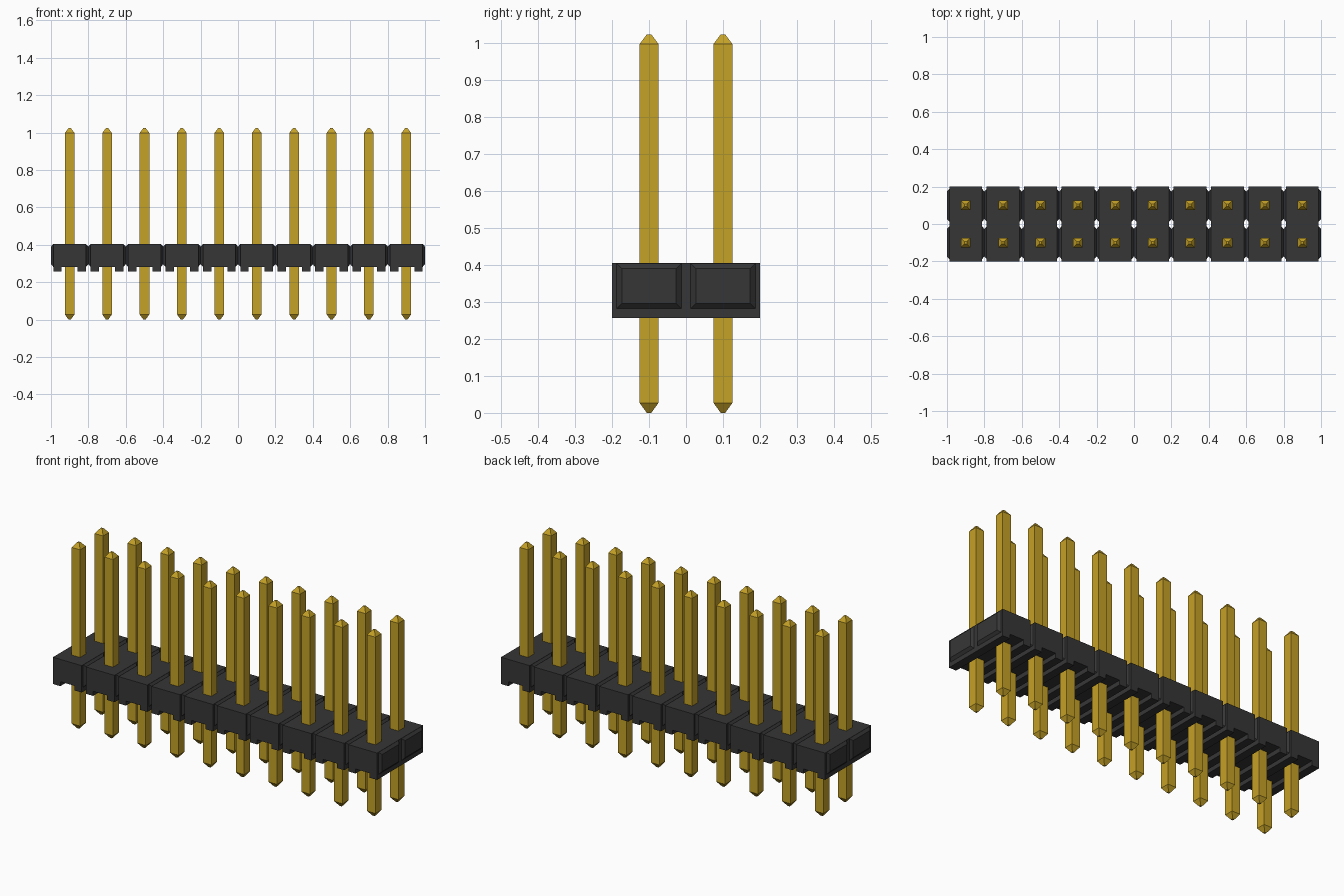
import bpy
import bmesh

cube = bpy.data.objects.get("Cube")
if cube:
    bpy.data.objects.remove(cube, do_unlink=True)

COLS, PITCH = 10, 0.2
ROWS = (-0.1, 0.1)
XS = [(i - (COLS - 1) / 2) * PITCH for i in range(COLS)]
HALF = 0.0875                 # half width of one housing cell
JOINT = PITCH / 2 - HALF      # depth of the raised side panel


def material(name, rgb, rough, metal=0.0):
    m = bpy.data.materials.new(name)
    m.use_nodes = True
    m.diffuse_color = (*rgb, 1)
    bsdf = next(n for n in m.node_tree.nodes if n.type == 'BSDF_PRINCIPLED')
    bsdf.inputs["Base Color"].default_value = (*rgb, 1)
    bsdf.inputs["Roughness"].default_value = rough
    bsdf.inputs["Metallic"].default_value = metal
    return m


def loft(bm, rings, cap_start=True, cap_end=True):
    """Join equal-length rings of points with quads and cap the ends."""
    loops = [[bm.verts.new(p) for p in ring] for ring in rings]
    for a, b in zip(loops, loops[1:]):
        for i in range(len(a)):
            j = (i + 1) % len(a)
            bm.faces.new((a[i], a[j], b[j], b[i]))
    if cap_start:
        bm.faces.new(loops[0][::-1])
    if cap_end:
        bm.faces.new(loops[-1])


def finish(bm, name, mat):
    bmesh.ops.recalc_face_normals(bm, faces=bm.faces)
    mesh = bpy.data.meshes.new(name)
    bm.to_mesh(mesh)
    bm.free()
    mesh.materials.append(mat)
    return mesh


def add_object(name, mesh, location=(0, 0, 0)):
    ob = bpy.data.objects.new(name, mesh)
    ob.location = location
    bpy.context.collection.objects.link(ob)
    return ob


black = material("black plastic", (0.037, 0.037, 0.037), 0.6)
gold = material("gold metal", (0.56, 0.36, 0.02), 0.4)

# Housing cells: block profile with two feet rails, run from front to back
profile = [(-HALF, 0.405), (-HALF, 0.257), (-0.043, 0.257), (-0.043, 0.282),
           (0.043, 0.282), (0.043, 0.257), (HALF, 0.257), (HALF, 0.405)]
bm = bmesh.new()
for cx in XS:
    loft(bm, [[(cx + x, y, z) for x, z in profile] for y in (-0.2, 0.2)])
finish_mesh = finish(bm, "housing_cells", black)
add_object("housing_cells", finish_mesh)


# Bevelled side panels, which meet between cells and close off at both ends
def panel_ring(x, cy, inset):
    y, low, high = 0.0875 - inset, 0.282 + inset, 0.404 - inset
    return [(x, cy - y, low), (x, cy + y, low), (x, cy + y, high), (x, cy - y, high)]


bm = bmesh.new()
for cy in ROWS:
    for k in range(COLS + 1):
        x = (k - COLS / 2) * PITCH
        rings = [panel_ring(x, cy, 0.014)]
        if k > 0:
            rings.insert(0, panel_ring(x - JOINT, cy, 0))
        if k < COLS:
            rings.append(panel_ring(x + JOINT, cy, 0))
        loft(bm, rings, cap_start=(k == 0), cap_end=(k == COLS))
add_object("side_panels", finish(bm, "side_panels", black))

# Square pin with a tapered tip at each end, shared by every position
bm = bmesh.new()
loft(bm, [[(-r, -r, z), (r, -r, z), (r, r, z), (-r, r, z)]
          for z, r in ((0, 0.006), (0.027, 0.0255), (0.998, 0.0255), (1.024, 0.006))])
pin_mesh = finish(bm, "pin", gold)
for row, cy in zip(("front", "back"), ROWS):
    for i, cx in enumerate(XS):
        add_object(f"{row}_pin_{i + 1}", pin_mesh, (cx, cy, 0))
